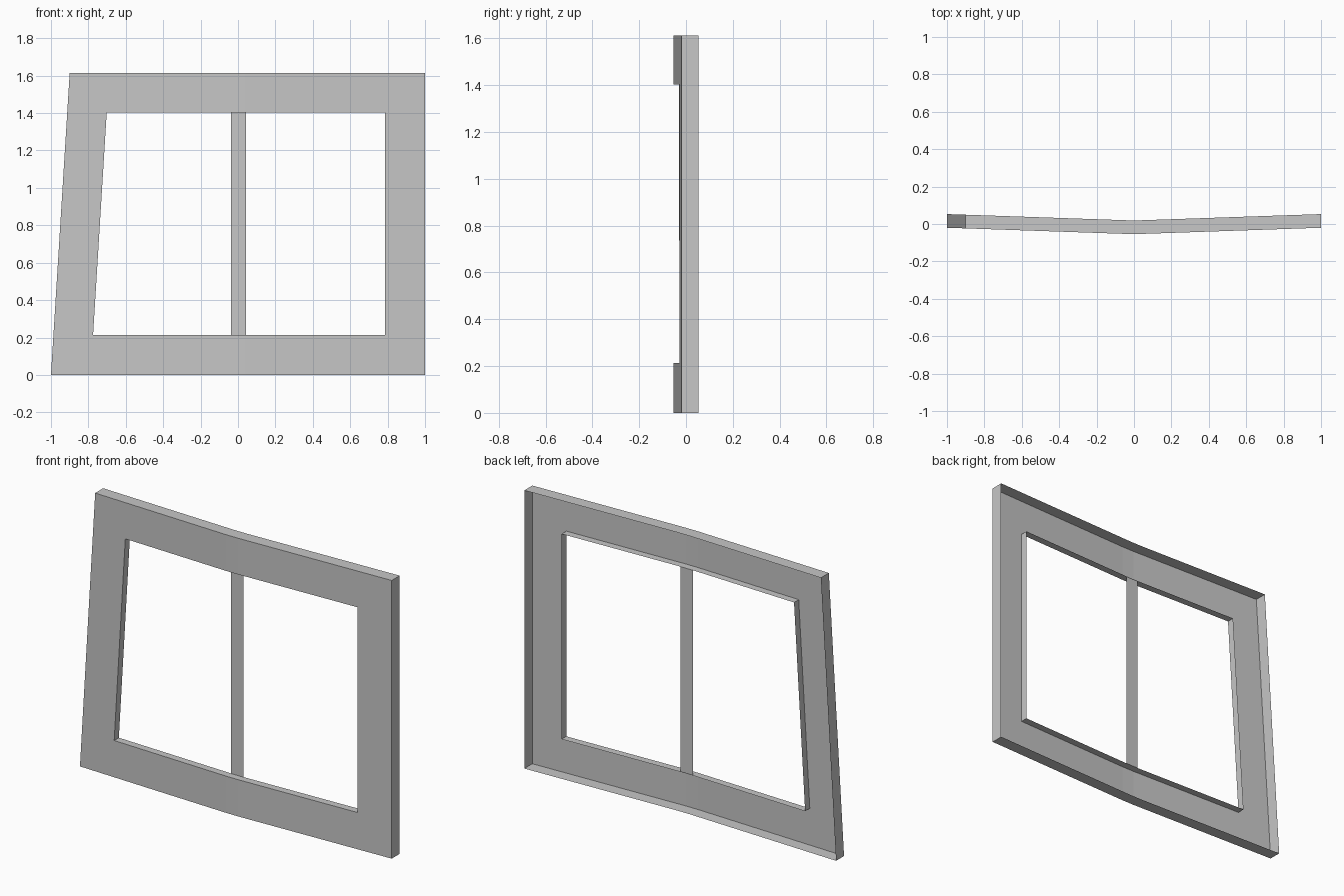
import bpy
import bmesh

cube = bpy.data.objects.get("Cube")
if cube:
    bpy.data.objects.remove(cube, do_unlink=True)

grey = bpy.data.materials.new("plain_grey")
grey.use_nodes = True
colour = (0.57, 0.57, 0.57, 1)
grey.diffuse_color = colour
grey.node_tree.nodes["Principled BSDF"].inputs["Base Color"].default_value = colour

OUTER_DEPTH = 0.073
INNER_DEPTH = 0.043
FRONT = -0.053


def front_y(x):
    """Gentle bow: the ends sweep back from the middle."""
    return FRONT + 0.033 * max(abs(x) - 0.04, 0) / 0.96


def ring(left_low, left_high, right, low, high):
    """Closed outline with extra points where the rails bend."""
    bend = [-0.04, 0.04]
    bottom = [(x, low) for x in [left_low] + bend + [right]]
    top = [(x, high) for x in [left_high] + bend + [right]]
    return bottom + top[::-1]


def finish(name, bm):
    mesh = bpy.data.meshes.new(name)
    bm.to_mesh(mesh)
    bm.free()
    mesh.materials.append(grey)
    obj = bpy.data.objects.new(name, mesh)
    bpy.context.collection.objects.link(obj)


# Bowed frame: an open-backed shell of front band, deep outer walls
# and shallower walls around the opening
outer = ring(-1, -0.9, 1, 0, 1.613)
inner = ring(-0.775, -0.702, 0.787, 0.213, 1.403)
bm = bmesh.new()
loops = [[bm.verts.new((x, front_y(x) + dy, z)) for x, z in outline]
         for outline, dy in ((outer, OUTER_DEPTH), (outer, 0),
                             (inner, 0), (inner, INNER_DEPTH))]
count = len(outer)
for a, b in zip(loops, loops[1:]):
    for i in range(count):
        j = (i + 1) % count
        bm.faces.new((a[i], a[j], b[j], b[i]))
finish("window_frame", bm)

# Flat upright strip dividing the opening, at the back of the inner walls
bm = bmesh.new()
bar_y = FRONT + INNER_DEPTH - 0.002
corners = ((-0.037, 0.213), (0.043, 0.213), (0.043, 1.403), (-0.037, 1.403))
bm.faces.new([bm.verts.new((x, bar_y, z)) for x, z in corners])
finish("centre_bar", bm)
